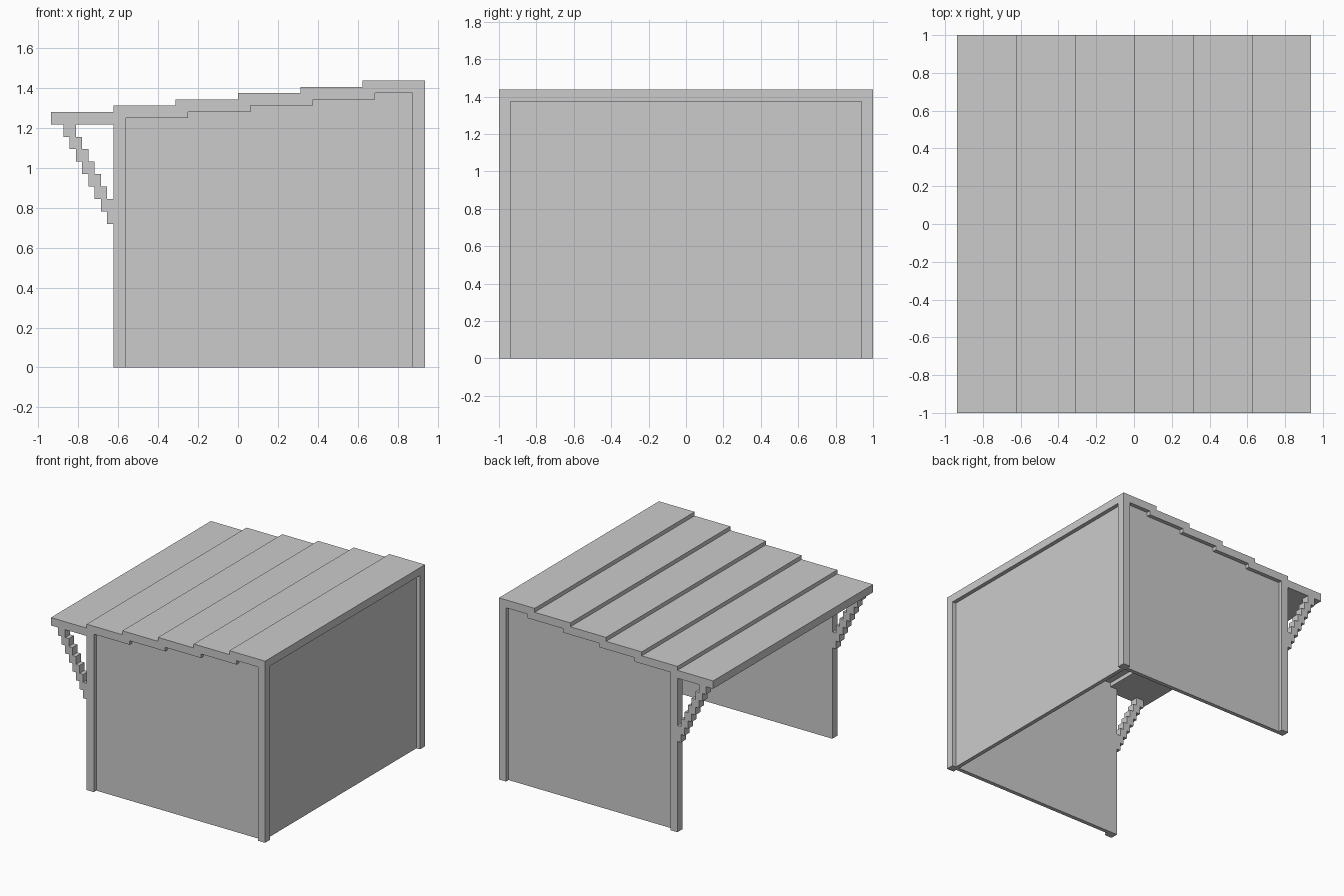
import bpy, bmesh

if "Cube" in bpy.data.objects:
    bpy.data.objects.remove(bpy.data.objects["Cube"])

U = 0.0625            # post and board thickness
H = U / 2             # roof rise per board and panel thickness
BOARD = 0.3125        # visible board width
X0, X1 = -0.9375, 0.9375
POST_X = -0.625
ROOF_Z = 1.21875      # underside of the lowest board


def extrude_profile(name, pts, y0, y1):
    """Extrude an x-z outline from y0 to y1."""
    bm = bmesh.new()
    face = bm.faces.new([bm.verts.new((x, y0, z)) for x, z in pts])
    ext = bmesh.ops.extrude_face_region(bm, geom=[face])
    moved = [g for g in ext["geom"] if isinstance(g, bmesh.types.BMVert)]
    bmesh.ops.translate(bm, verts=moved, vec=(0, y1 - y0, 0))
    bmesh.ops.recalc_face_normals(bm, faces=bm.faces)
    mesh = bpy.data.meshes.new(name)
    bm.to_mesh(mesh)
    bm.free()
    obj = bpy.data.objects.new(name, mesh)
    bpy.context.collection.objects.link(obj)
    return obj


def box(name, x0, x1, y0, y1, z0, z1):
    return extrude_profile(name, [(x0, z0), (x1, z0), (x1, z1), (x0, z1)], y0, y1)


def side_pair(name, pts, y0, y1):
    """Make a front part and its mirrored back part."""
    extrude_profile("front_" + name, pts, y0, y1)
    extrude_profile("back_" + name, pts, -y1, -y0)


# Stepped roof: top steps at each board, underside steps one overlap later
top, under = [], []
for i in range(6):
    xa, z = X0 + BOARD * i, ROOF_Z + H * i
    top += [(xa, z + U), (xa + BOARD, z + U)]
    under += [(xa + (U if i else 0), z), (xa + BOARD + U if i < 5 else X1, z)]
extrude_profile("roof", top + under[::-1], -1, 1)

# Side panels follow the roof underside between the posts
inner_l, inner_r = POST_X + U, X1 - U
panel = [(inner_l, 0)] + under[2:-1] + [(inner_r, under[-1][1]), (inner_r, 0)]
side_pair("side_panel", panel, -1 + H, -1 + U)

# Corner posts
def rect(x0, x1, z1):
    return [(x0, 0), (x1, 0), (x1, z1), (x0, z1)]

side_pair("low_post", rect(POST_X, inner_l, ROOF_Z), -1, -1 + U)
side_pair("tall_post", rect(inner_r, X1, ROOF_Z + 5 * H), -1, -1 + U)

# Closed wall on the tall side
box("end_panel", inner_r, inner_r + H, -1 + U, 1 - U, 0, ROOF_Z + 5 * H)

# Stepped diagonal braces under the overhang
left, right = [], []
for k in range(8):
    xa, zt = X0 + U + H * k, ROOF_Z - U * k
    xb = min(xa + U, POST_X)
    left += [(xa, zt), (xa, zt - U)]
    if k < 7:
        right += [(xb, zt), (xb, zt - U)]
    else:
        right[-1] = (xb, zt - U)
side_pair("brace", left + right[::-1], -1, -1 + U)
